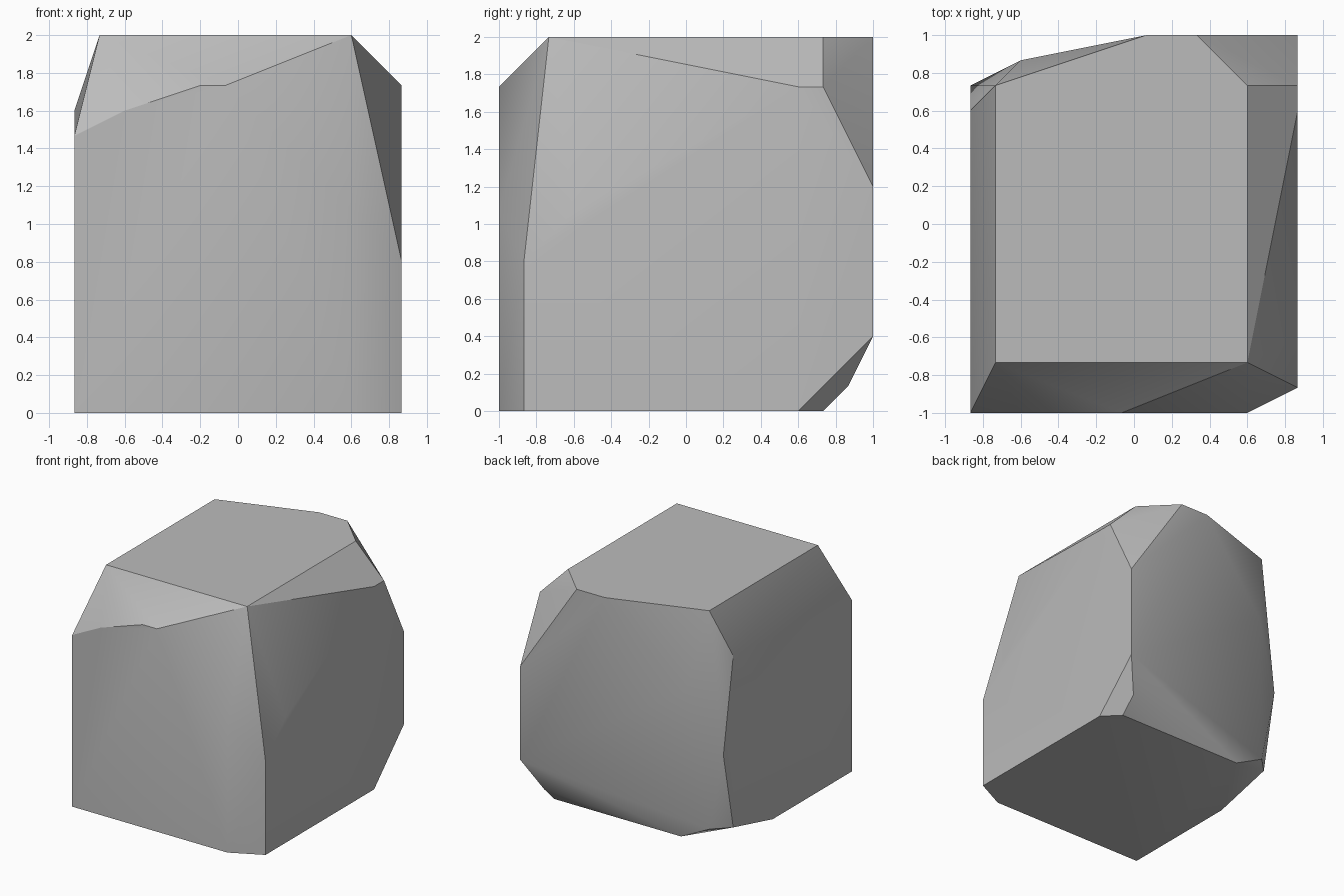
import bpy
import bmesh
import math
from mathutils import Vector

default_cube = bpy.data.objects.get("Cube")
if default_cube:
    bpy.data.objects.remove(default_cube, do_unlink=True)

# The boulder is carved on a regular grid of fifteen steps along its height
WIDTH, DEPTH, HEIGHT = 13, 15, 15
STEP = 2 / HEIGHT


def make_material(name, colour):
    material = bpy.data.materials.new(name)
    material.use_nodes = True
    material.diffuse_color = colour
    shader = material.node_tree.nodes["Principled BSDF"]
    shader.inputs["Base Color"].default_value = colour
    shader.inputs["Roughness"].default_value = 0.9
    return material


def side_outline(axis, level, outline):
    """Place a flat side's 2D outline on the plane where axis equals level."""
    points = []
    for first, second in outline:
        point = [first, second]
        point.insert(axis, level)
        points.append(tuple(point))
    return points


X, Y, Z = range(3)

# Outlines of the six worn sides
top_side = side_outline(Z, HEIGHT, [(1, 2), (11, 2), (11, 13), (9, 15), (7, 15), (1, 13)])
bottom_side = side_outline(Z, 0, [(0, 0), (11, 0), (13, 1), (13, 12), (12, 13), (3, 13), (0, 8)])
front_side = side_outline(Y, 0, [(0, 11), (2, 12), (5, 13), (6, 13), (9, 10), (11, 8)])
back_side = side_outline(Y, DEPTH, [(13, 9), (13, 3)])
plus_x_side = side_outline(X, WIDTH, [(1, 6), (3, 8), (12, 13), (13, 13)])
minus_x_side = side_outline(X, 0, [(12, 12), (13, 6), (12, 1)])

# Chipped corners at the back
back_chips = [(2, 14, 10), (12, 14, 1), (1, 13, 1)]

# Wrap the outlines in one chiselled skin
bm = bmesh.new()
corners = top_side + bottom_side + front_side + back_side + plus_x_side + minus_x_side + back_chips
centre = Vector((WIDTH / 2, DEPTH / 2, 0))
for corner in sorted(set(corners)):
    bm.verts.new((Vector(corner) - centre) * STEP)
hull = bmesh.ops.convex_hull(bm, input=bm.verts[:])
leftover = [item for item in hull["geom_interior"] if isinstance(item, bmesh.types.BMVert)]
bmesh.ops.delete(bm, geom=leftover, context="VERTS")
bmesh.ops.dissolve_limit(bm, angle_limit=math.radians(1), verts=bm.verts[:], edges=bm.edges[:])
bmesh.ops.recalc_face_normals(bm, faces=bm.faces[:])

mesh = bpy.data.meshes.new("boulder")
bm.to_mesh(mesh)
bm.free()
mesh.materials.append(make_material("stone grey", (0.5, 0.5, 0.5, 1)))

boulder = bpy.data.objects.new("boulder", mesh)
bpy.context.collection.objects.link(boulder)

# Soften shallow facets while keeping chiselled edges crisp
bpy.ops.object.select_all(action="DESELECT")
boulder.select_set(True)
bpy.context.view_layer.objects.active = boulder
bpy.ops.object.shade_smooth_by_angle(angle=math.radians(30))
